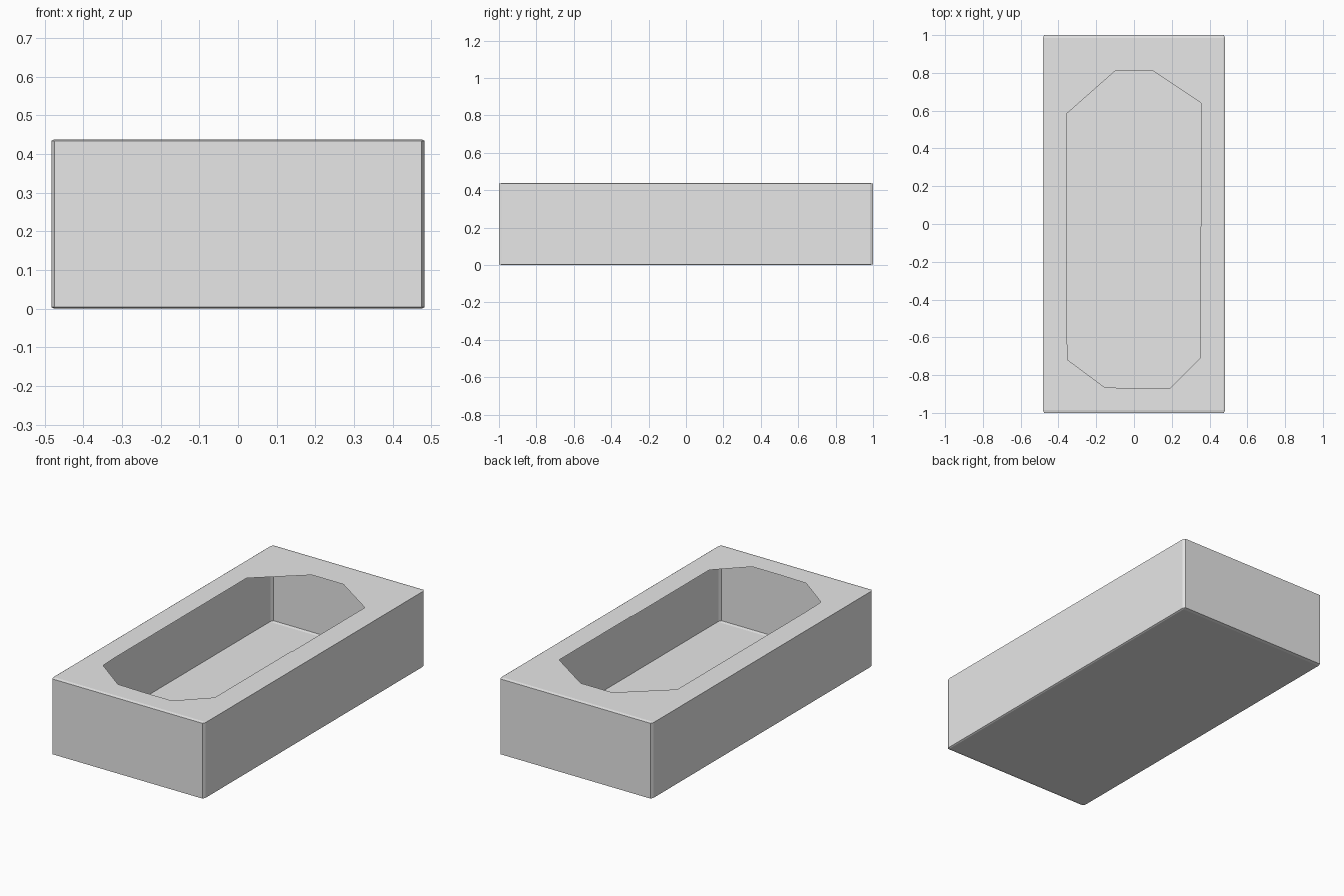
import bpy
import bmesh
from mathutils import Vector

cube = bpy.data.objects.get("Cube")
if cube:
    bpy.data.objects.remove(cube, do_unlink=True)

SIZE = Vector((0.966, 2.0, 0.438))
# outline of the opening in the top, clockwise from the back
OPENING = [(-0.1, 0.81), (0.1, 0.81), (0.355, 0.64), (0.355, -0.01),
           (0.35, -0.02), (0.35, -0.71), (0.19, -0.87), (0.0, -0.87),
           (-0.155, -0.865), (-0.35, -0.72), (-0.355, -0.6), (-0.355, 0.585)]

# plain grey material
grey = bpy.data.materials.new("plain_grey")
grey.use_nodes = True
colour = (0.8, 0.8, 0.8, 1)
grey.diffuse_color = colour
grey.node_tree.nodes["Principled BSDF"].inputs["Base Color"].default_value = colour

# thin shell: a bevelled unit cube stretched to size, standing on the ground
bm = bmesh.new()
bmesh.ops.create_cube(bm, size=1)
bmesh.ops.bevel(bm, geom=bm.edges[:], offset=0.0083, segments=1,
                affect='EDGES', profile=0.5)
bmesh.ops.translate(bm, vec=(0, 0, 0.5), verts=bm.verts)
bmesh.ops.scale(bm, vec=SIZE, verts=bm.verts)

# replace the top face with a rim around the opening
top = max(bm.faces, key=lambda f: f.calc_center_median().z)
rim = list(top.edges)
bmesh.ops.delete(bm, geom=[top], context='FACES_ONLY')
ring = [bm.verts.new((x, y, SIZE.z)) for x, y in OPENING]
rim += [bm.edges.new((a, b)) for a, b in zip(ring, ring[1:] + ring[:1])]
bmesh.ops.triangle_fill(bm, edges=rim, use_beauty=True, normal=(0, 0, 1))

# turn every face outward
middle = Vector((0, 0, SIZE.z / 2))
for face in bm.faces:
    face.normal_update()
    if face.normal.dot(face.calc_center_median() - middle) < 0:
        face.normal_flip()

mesh = bpy.data.meshes.new("open_box")
bm.to_mesh(mesh)
bm.free()
mesh.materials.append(grey)
box = bpy.data.objects.new("open_box", mesh)
bpy.context.collection.objects.link(box)
